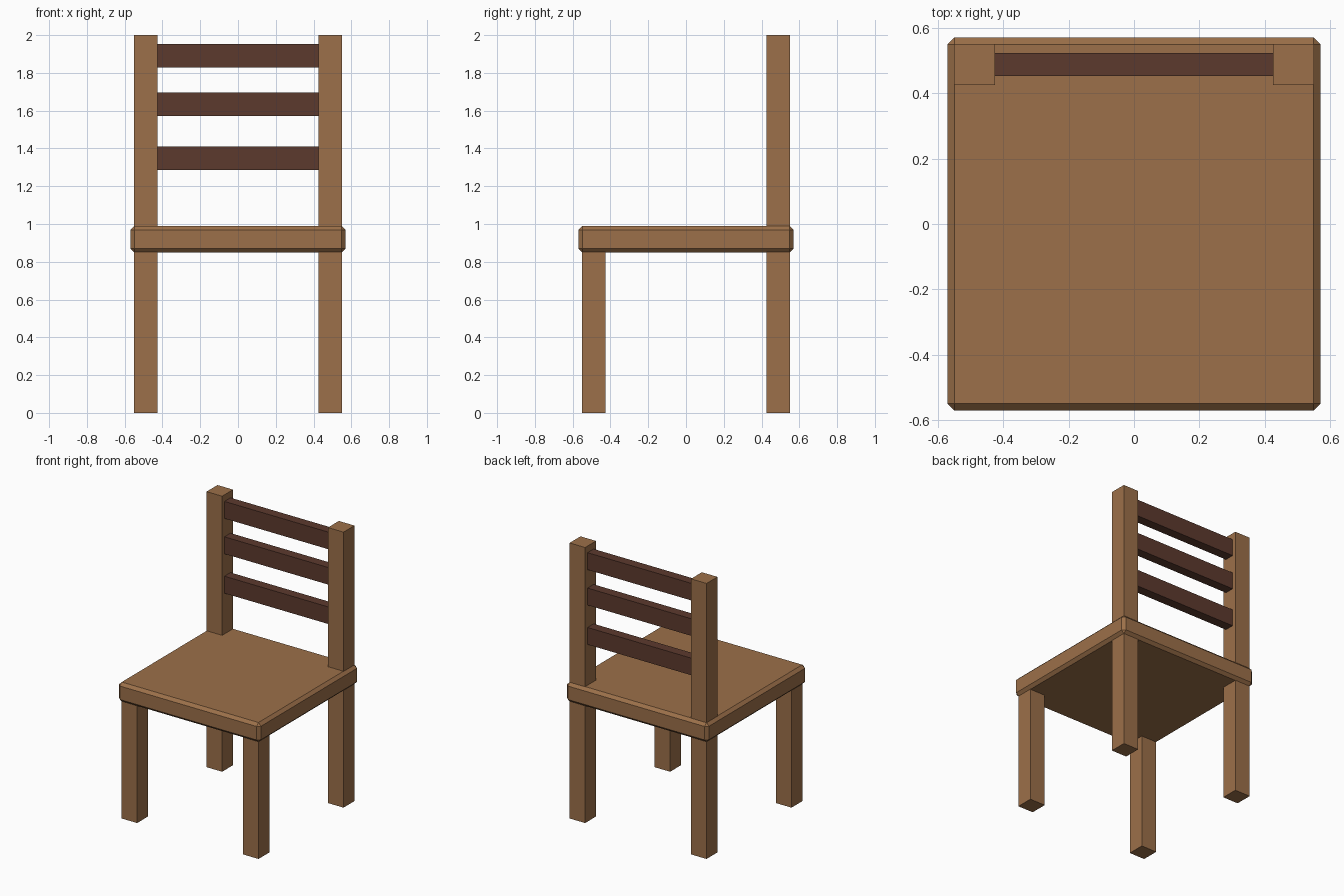
import bpy
import bmesh
from mathutils import Vector

if "Cube" in bpy.data.objects:
    bpy.data.objects.remove(bpy.data.objects["Cube"])


def material(name, rgb):
    m = bpy.data.materials.new(name)
    m.diffuse_color = (*rgb, 1.0)
    m.use_nodes = True
    m.node_tree.nodes["Principled BSDF"].inputs["Base Color"].default_value = m.diffuse_color
    return m


wood = material("light_wood", (0.332, 0.162, 0.067))
dark_wood = material("dark_wood", (0.107, 0.042, 0.027))


def box(name, low, high, mat, chamfer=0.0):
    """Axis-aligned box between two corners, with an optional flat chamfer."""
    low, high = Vector(low), Vector(high)
    bm = bmesh.new()
    bmesh.ops.create_cube(bm, size=1.0)
    bmesh.ops.scale(bm, vec=high - low, verts=bm.verts)
    if chamfer:
        bmesh.ops.bevel(bm, geom=bm.edges[:], offset=chamfer, segments=1,
                        affect='EDGES')
    mesh = bpy.data.meshes.new(name)
    bm.to_mesh(mesh)
    bm.free()
    mesh.materials.append(mat)
    obj = bpy.data.objects.new(name, mesh)
    obj.location = (low + high) / 2
    bpy.context.collection.objects.link(obj)
    return obj


INNER, OUTER = 0.425, 0.55   # leg faces measured from the centre
SEAT = 0.57                  # seat half width
SEAT_LOW, SEAT_HIGH = 0.85, 0.99

# Seat with chamfered edges
box("seat", (-SEAT, -SEAT, SEAT_LOW), (SEAT, SEAT, SEAT_HIGH), wood, 0.021)

# Short front legs, and rear legs that run up as back posts
for side, x0, x1 in (("left", -OUTER, -INNER), ("right", INNER, OUTER)):
    box(f"front_leg_{side}", (x0, -OUTER, 0), (x1, -INNER, SEAT_LOW + 0.02), wood)
    box(f"back_post_{side}", (x0, INNER, 0), (x1, OUTER, 2.0), wood)

# Dark slats between the back posts
for i, z in enumerate((1.347, 1.633, 1.89)):
    box(f"back_slat_{i + 1}", (-INNER, 0.452, z - 0.062),
        (INNER, 0.522, z + 0.062), dark_wood)
